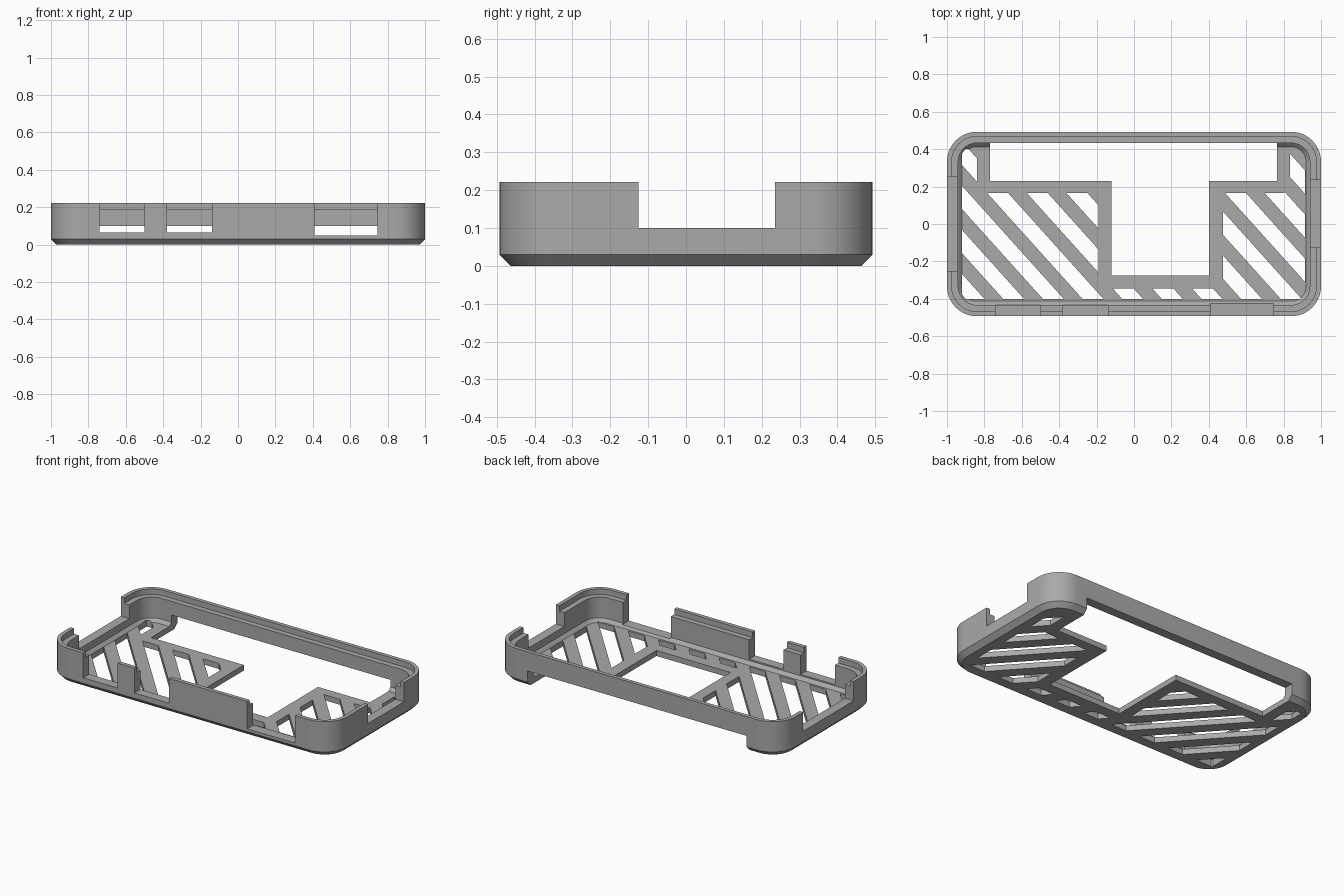
import bpy, bmesh, math

if "Cube" in bpy.data.objects:
    bpy.data.objects.remove(bpy.data.objects["Cube"], do_unlink=True)

HX, HY, TOP = 1.0, 0.493, 0.222
RADIUS = 0.16
FLOOR = 0.035

grey = bpy.data.materials.new("plain grey")
grey.use_nodes = True
colour = (0.4, 0.4, 0.4, 1)
grey.diffuse_color = colour
grey.node_tree.nodes["Principled BSDF"].inputs["Base Color"].default_value = colour


def make_object(name, bm):
    bmesh.ops.recalc_face_normals(bm, faces=bm.faces)
    mesh = bpy.data.meshes.new(name)
    bm.to_mesh(mesh)
    bm.free()
    mesh.materials.append(grey)
    obj = bpy.data.objects.new(name, mesh)
    bpy.context.collection.objects.link(obj)
    return obj


def rounded_ring(bm, inset, z, steps=10):
    """Rounded rectangle of vertices, inset from the outer wall."""
    r = max(RADIUS - inset, 0.03)
    cx, cy = HX - inset - r, HY - inset - r
    ring = []
    for q, (sx, sy) in enumerate([(1, 1), (-1, 1), (-1, -1), (1, -1)]):
        for i in range(steps + 1):
            a = (q + i / steps) * math.pi / 2
            ring.append(bm.verts.new((sx * cx + r * math.cos(a), sy * cy + r * math.sin(a), z)))
    return ring


def add_prism(bm, points, z0, z1):
    base = bm.faces.new([bm.verts.new((x, y, z0)) for x, y in points])
    top = bmesh.ops.extrude_face_region(bm, geom=[base])["geom"]
    verts = [v for v in top if isinstance(v, bmesh.types.BMVert)]
    bmesh.ops.translate(bm, verts=verts, vec=(0, 0, z1 - z0))


def prism(name, points, z0, z1):
    bm = bmesh.new()
    add_prism(bm, points, z0, z1)
    return make_object(name, bm)


def box(name, x0, x1, y0, y1, z0, z1):
    return prism(name, [(x0, y0), (x1, y0), (x1, y1), (x0, y1)], z0, z1)


def boolean(obj, cutter, operation):
    cutter.hide_render = True
    mod = obj.modifiers.new("cut", "BOOLEAN")
    mod.operation, mod.solver, mod.object = operation, "EXACT", cutter
    bpy.ops.object.select_all(action="DESELECT")
    bpy.context.view_layer.objects.active = obj
    obj.select_set(True)
    bpy.ops.object.modifier_apply(modifier=mod.name)
    bpy.data.objects.remove(cutter, do_unlink=True)


# Tray with chamfered base, stepped rim and chamfered inner floor edge
bm = bmesh.new()
section = [(0.03, 0), (0, 0.03), (0, TOP), (0.025, TOP), (0.025, 0.187),
           (0.06, 0.187), (0.06, FLOOR + 0.02), (0.08, FLOOR)]
rings = [rounded_ring(bm, inset, z) for inset, z in section]
for a, b in zip(rings, rings[1:]):
    for i in range(len(a)):
        j = (i + 1) % len(a)
        bm.faces.new((a[i], a[j], b[j], b[i]))
bm.faces.new(rings[0])
bm.faces.new(rings[-1])
tray = make_object("case_tray", bm)

# Floor openings, with the rear one running out under the back wall
boolean(tray, box("rear_opening", -0.77, 0.765, 0.23, 0.6, -0.1, 0.1), "DIFFERENCE")
boolean(tray, box("middle_opening", -0.12, 0.40, -0.275, 0.3, -0.1, 0.1), "DIFFERENCE")

# Notches in the front and side walls
for x0, x1, z in [(-0.74, -0.5, 0.064), (-0.38, -0.14, 0.064), (0.41, 0.745, 0.048)]:
    boolean(tray, box("front_notch", x0, x1, -0.6, -0.425, z, 0.4), "DIFFERENCE")
boolean(tray, box("left_notch", 0.93, 1.1, -0.125, 0.235, 0.1, 0.4), "DIFFERENCE")
boolean(tray, box("right_notch", -1.1, -0.93, -0.25, 0.255, 0.1, 0.4), "DIFFERENCE")

# Diagonal vent slots, trimmed to the floor inside its solid borders
bm = bmesh.new()
SLOPE, PITCH, WIDTH = 0.9, 0.212, 0.112
for k in range(-9, 11):
    x = -0.1 + k * PITCH
    shift = 0.5 * SLOPE
    add_prism(bm, [(x + shift, -0.5 - 0.4 + 0.4), (x + shift - SLOPE, 0.5),
                   (x + shift - SLOPE - WIDTH, 0.5), (x + shift - WIDTH, -0.5)], -0.05, 0.045)
slots = make_object("vent_slots", bm)
region = [(-0.92, -0.4), (0.915, -0.4), (0.915, 0.4), (0.835, 0.4), (0.835, 0.2), (0.8, 0.165),
          (0.475, 0.165), (0.475, -0.31), (0.44, -0.345), (-0.155, -0.345), (-0.19, -0.31),
          (-0.19, 0.165), (-0.805, 0.165), (-0.84, 0.2), (-0.84, 0.4), (-0.92, 0.4)]
boolean(slots, prism("vent_area", region, -0.02, 0.06), "INTERSECT")
boolean(tray, slots, "DIFFERENCE")

bpy.ops.object.select_all(action="DESELECT")
bpy.context.view_layer.objects.active = tray
tray.select_set(True)
bpy.ops.object.shade_smooth_by_angle(angle=math.radians(30))
